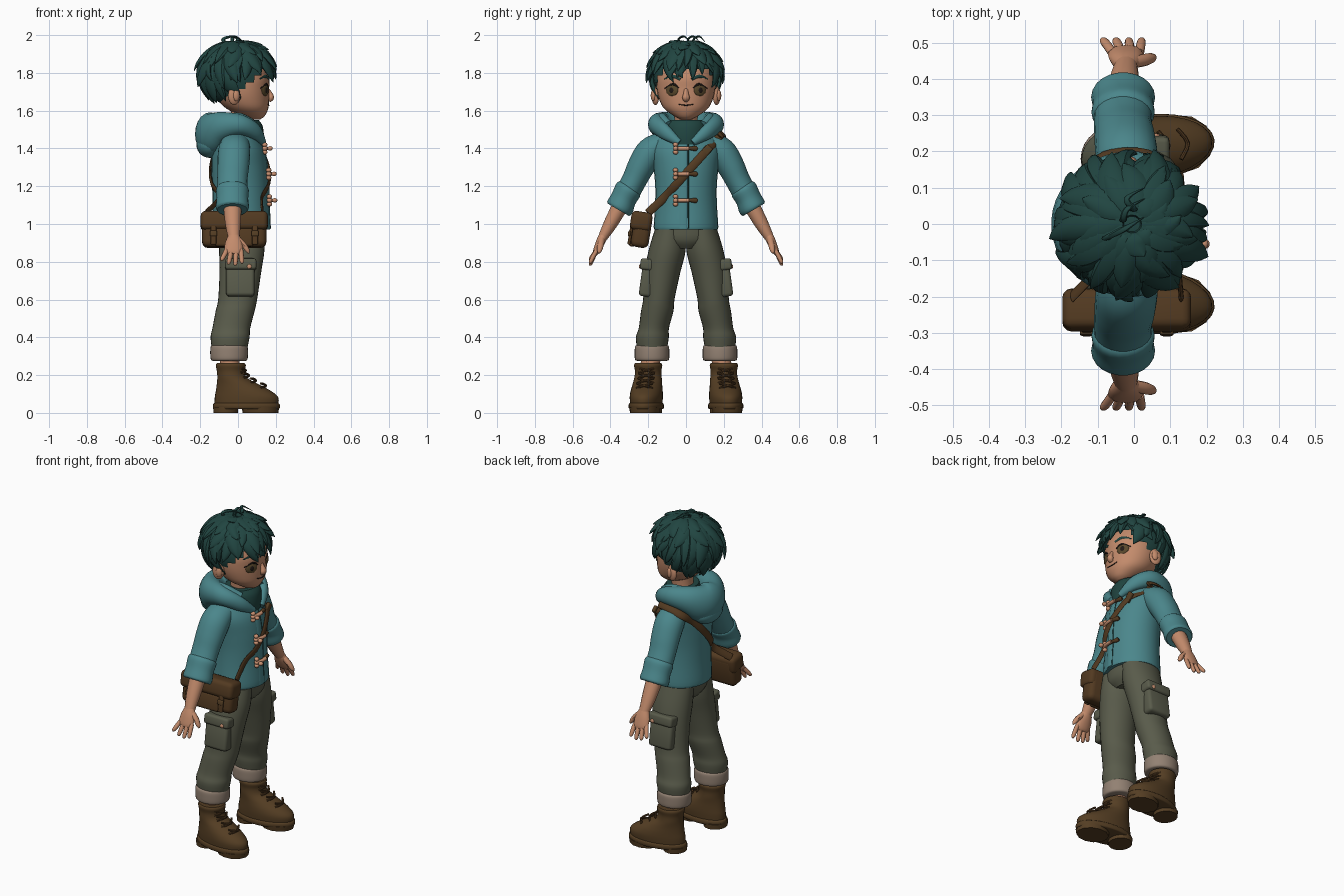
import bpy, bmesh, math, random
from math import sin, cos, pi, radians
from mathutils import Vector, Matrix
from mathutils.bvhtree import BVHTree

random.seed(7)
if "Cube" in bpy.data.objects:
    bpy.data.objects.remove(bpy.data.objects["Cube"])
parts = []


def paint(name, r, g, b):
    m = bpy.data.materials.new(name)
    m.use_nodes = True
    m.diffuse_color = (r, g, b, 1)
    bsdf = m.node_tree.nodes["Principled BSDF"]
    bsdf.inputs["Base Color"].default_value = (r, g, b, 1)
    bsdf.inputs["Roughness"].default_value = 0.8
    return m


skin = paint("warm skin", .55, .26, .15)
hair = paint("dark green", .015, .06, .053)
teal = paint("teal cloth", .07, .24, .26)
olive = paint("olive cloth", .1, .105, .07)
lining = paint("pale lining", .29, .22, .17)
boot_brown = paint("boot brown", .09, .048, .017)
leather = paint("bag leather", .085, .042, .015)
copper = paint("copper", .6, .29, .17)
iris = paint("hazel", .1, .065, .025)
dark = paint("dark line", .015, .01, .008)


def finish(name, bm, mat, move=None):
    if move:
        bm.transform(move)
    bmesh.ops.recalc_face_normals(bm, faces=bm.faces)
    me = bpy.data.meshes.new(name)
    bm.to_mesh(me)
    bm.free()
    me.materials.append(mat)
    ob = bpy.data.objects.new(name, me)
    bpy.context.collection.objects.link(ob)
    parts.append(ob)
    return ob


def spline(rows, n):
    """Smooth curve through rows of numbers."""
    rows = [Vector(r) for r in rows]
    out = []
    for i in range(len(rows) - 1):
        p, q = rows[i], rows[i + 1]
        a = rows[i - 1] if i else p
        b = rows[min(i + 2, len(rows) - 1)]
        for k in range(n):
            t = k / n
            out.append((p * 2 + (q - a) * t + (a * 2 - p * 5 + q * 4 - b) * t ** 2
                        + (p * 3 - a - q * 3 + b) * t ** 3) / 2)
    return out + [rows[-1]]


def bridge(name, rings, mat, move=None):
    bm = bmesh.new()
    loops = [[bm.verts.new(p) for p in ring] for ring in rings]
    n = len(loops[0])
    for lo, hi in zip(loops, loops[1:]):
        for i in range(n):
            bm.faces.new((lo[i], lo[(i + 1) % n], hi[(i + 1) % n], hi[i]))
    bm.faces.new(loops[0])
    bm.faces.new(loops[-1])
    return finish(name, bm, mat, move)


def loft(name, rows, mat, n=4, sides=28, move=None):
    """Stack of level ovals: height, centre x, centre y, radius x, radius y."""
    rings = []
    for z, x, y, a, b in spline(rows, n):
        turn = [2 * pi * i / sides for i in range(sides)]
        rings.append([Vector((x + a * cos(t), y + b * sin(t), z)) for t in turn])
    return bridge(name, rings, mat, move)


def sweep(name, rows, mat, side=(1, 0, 0), n=4, sides=14, move=None):
    """Tube along x, y, z with a radius along side and a radius across it."""
    rows = spline(rows, n)
    pts = [Vector(r[:3]) for r in rows]
    rings = []
    for i, r in enumerate(rows):
        t = (pts[min(i + 1, len(pts) - 1)] - pts[max(i - 1, 0)]).normalized()
        u = Vector(side)
        u = (u - t * u.dot(t)).normalized()
        v = t.cross(u)
        a, b = max(r[3], .001), max(r[4], .001)
        rings.append([pts[i] + u * a * cos(2 * pi * k / sides) + v * b * sin(2 * pi * k / sides)
                      for k in range(sides)])
    return bridge(name, rings, mat, move)


def ball(name, at, size, mat, turn=0, axis='Z', cut=None):
    bm = bmesh.new()
    bmesh.ops.create_uvsphere(bm, u_segments=24, v_segments=14, radius=1)
    bm.transform(Matrix.Translation(at) @ Matrix.Rotation(turn, 4, axis) @ Matrix.Diagonal((*size, 1)))
    if cut:
        bmesh.ops.delete(bm, geom=[v for v in bm.verts if cut(v.co)], context='VERTS')
    return finish(name, bm, mat)


def box(name, at, size, mat, round=.01, turn=0, axis='X'):
    bm = bmesh.new()
    bmesh.ops.create_cube(bm, size=1)
    bm.transform(Matrix.Translation(at) @ Matrix.Rotation(turn, 4, axis) @ Matrix.Diagonal((*size, 1)))
    bmesh.ops.bevel(bm, geom=bm.edges[:], offset=round, segments=3, profile=.5, affect='EDGES')
    return finish(name, bm, mat)


def surface(ob):
    tree = BVHTree.FromPolygons([v.co for v in ob.data.vertices], [p.vertices for p in ob.data.polygons])

    def hit(y, z, way=1, gap=0):
        p = tree.ray_cast(Vector((way, y, z)), Vector((-way, 0, 0)))[0]
        return (p or Vector((0, y, z))) + Vector((way * gap, 0, 0))
    return hit


# Head and face
head = loft("head", [(1.553, .09, 0, .025, .025), (1.57, .08, 0, .06, .06), (1.61, .05, 0, .11, .115),
                     (1.66, .028, 0, .137, .142), (1.72, .018, 0, .147, .155), (1.78, .01, 0, .155, .155),
                     (1.86, -.01, 0, .14, .14), (1.92, -.01, 0, .08, .08)], skin)
face = surface(head)
loft("neck", [(1.4, .0, 0, .07, .07), (1.52, .02, 0, .06, .06), (1.64, .03, 0, .07, .07)], skin)
sweep("nose", [(.155, 0, 1.72, .01, .006), (.168, 0, 1.69, .014, .014), (.174, 0, 1.668, .02, .017),
               (.165, 0, 1.65, .012, .008)], skin, side=(0, 1, 0))


def stroke(name, points, w, mat):
    sweep(name, [(*face(y, z), h, .004) for (y, z), h in zip(points, w)], mat, side=(0, 0, 1), sides=8)


stroke("mouth", [(-.04, 1.634), (0, 1.628), (.04, 1.634)], (.002, .003, .002), dark)
for s, tag in ((1, "left_"), (-1, "right_")):
    ball(tag + "ear", (-.02, s * .162, 1.68), (.034, .018, .05), skin, -s * .35)
    ball(tag + "ear_hollow", (-.008, s * .174, 1.68), (.018, .012, .03), skin, -s * .35)
    spot = face(s * .075, 1.708)
    out = Vector((cos(.5), s * sin(.5), 0))
    ball(tag + "eye", spot - out * .003, (.01, .036, .031), iris, s * .5)
    ball(tag + "pupil", spot + out * .004, (.005, .014, .016), dark, s * .5)
    stroke(tag + "lash", [(s * .036, 1.72), (s * .07, 1.741), (s * .112, 1.718)], (.003, .006, .003), dark)
    stroke(tag + "brow", [(s * .03, 1.765), (s * .07, 1.782), (s * .115, 1.768)], (.007, .009, .003), hair)

# Hair: cap and layered curling locks
crown = Vector((-.005, 0, 1.785))
ball("hair_cap", crown, (.185, .175, .165), hair, cut=lambda p: p.z < 1.665 + .8 * p.x)


def lock(name, az, start, end, swirl, w, size, lift):
    rows = []
    for f, k in ((0, .5), (.3, 1), (.6, 1), (.85, .6), (1, .04)):
        t, a = start + (end - start) * f, az + swirl * f * f
        g = size + lift * f ** 3
        p = crown + Vector((.193 * g * sin(t) * cos(a), .183 * g * sin(t) * sin(a), .168 * g * cos(t)))
        rows.append((*p, w * k, .016 * k + .001))
    sweep(name, rows, hair, side=(-sin(az), cos(az), 0), n=3, sides=8)


for layer, (count, reach, size) in enumerate(((26, 1, .98), (22, .78, 1.03), (18, .55, 1.05), (11, .32, 1.04))):
    for i in range(count):
        az = 2 * pi * (i + .5 * (layer % 2)) / count
        c = cos(az)
        end = 97 if c > .45 else 104 if c > -.25 else 138
        end = radians(end * reach + random.uniform(-9, 7))
        start = max(.12, end - radians(75))
        lock(f"hair_lock_{layer}_{i}", az, start, end, random.uniform(-.4, .5),
             random.uniform(.027, .042), size, random.uniform(.04, .17))
for i, y in enumerate((-.02, .03, .06)):
    sweep(f"loose_curl_{i}", [(-.03, y, 1.93, .012, .006), (-.06 + y, y - .02, 1.975, .01, .006),
                              (-.02, y + .01, 1.993, .008, .005), (.03, y + .04, 1.965, .001, .001)], hair, n=5, sides=8)

# Jacket
coat = loft("jacket_body", [(.97, .017, 0, .148, .165), (.985, .017, 0, .155, .171), (1.1, .015, 0, .15, .164),
                            (1.2, .013, 0, .15, .163), (1.3, .008, 0, .149, .172), (1.39, 0, 0, .141, .183),
                            (1.46, -.015, 0, .122, .165), (1.52, -.015, 0, .095, .11)], teal)
chest = surface(coat)
heights = [.975 + .07 * i for i in range(8)]
sweep("front_placket", [(*chest(-.012, z), .022, .004) for z in heights], teal, side=(0, 1, 0), sides=8)
sweep("front_seam", [(*chest(.012, z), .003, .003) for z in heights], hair, side=(0, 1, 0), sides=8)
loft("inner_collar", [(1.42, .02, 0, .115, .115), (1.47, .03, 0, .107, .115), (1.52, .03, 0, .1, .11),
                      (1.55, .022, 0, .088, .1)], hair)
half = [(.13, .035, 1.43, .018, .02), (.095, .11, 1.485, .04, .03), (.01, .15, 1.525, .055, .05),
        (-.09, .115, 1.515, .08, .065), (-.14, .04, 1.48, .112, .08)]
mirror = [(x, -y, z, a, b) for x, y, z, a, b in reversed(half)]
sweep("hood", half + mirror, teal, side=(0, 0, 1), n=5, sides=20)
sweep("hood_rim", [(x * .85, y * .85, z + .035, .028, .025) for x, y, z, a, b in half[1:] + mirror[:-1]],
      teal, side=(0, 0, 1), n=5)
ball("hood_tip", (-.15, 0, 1.42), (.07, .11, .07), teal)

# Toggle fasteners
for i, z in enumerate((1.4, 1.265, 1.125)):
    p = chest(-.055, z, 1, .012)
    for k, (dx, dz) in enumerate(((0, .02), (0, -.02), (.028, 0), (0, 0))):
        ball(f"toggle_{i}_lobe_{k}", p + Vector((dx, 0, dz)), (.014, .014, .012), copper)
    sweep(f"toggle_{i}_bar", [(*chest(y, z, 1, .016), .01, .01) for y in (-.06, -.02, .015)], copper, side=(0, 0, 1))
    sweep(f"toggle_{i}_loop", [(*chest(y, z, 1, .008), r, .01) for y, r in ((-.03, .006), (.02, .009), (.05, .014), (.06, .006))],
          leather, side=(0, 0, 1))

# Arms and hands
for s, tag in ((1, "left_"), (-1, "right_")):
    flip = Matrix.Diagonal((1, s, 1, 1))

    def limb(name, rows, mat, **kw):
        sweep(tag + name, rows, mat, move=flip, **kw)
    limb("sleeve", [(-.015, .12, 1.43, .075, .06), (-.02, .185, 1.385, .085, .077), (-.025, .235, 1.31, .084, .073),
                    (-.03, .275, 1.23, .08, .066), (-.03, .33, 1.13, .08, .066)], teal, sides=22)
    limb("sleeve_cuff", [(-.03, .297, 1.195, .076, .06), (-.03, .306, 1.18, .087, .072), (-.03, .33, 1.135, .084, .069),
                         (-.03, .35, 1.09, .088, .074), (-.03, .358, 1.075, .08, .066)], teal, sides=22)
    limb("forearm", [(-.03, .335, 1.12, .05, .045), (-.027, .395, 1.01, .042, .038), (-.022, .44, .93, .031, .026)], skin)
    limb("palm", [(-.022, .436, .94, .03, .025), (-.022, .455, .9, .046, .024), (-.024, .475, .855, .047, .018),
                  (-.025, .482, .84, .035, .012)], skin)
    for k, name in enumerate(("little", "ring", "middle", "index")):
        x, drop = -.06 + .025 * k, (.025, .006, 0, .01)[k]
        limb(name + "_finger", [(x, .472, .862, .013, .012), (x * 1.2, .49, .825 + drop / 2, .013, .012),
                                (x * 1.4, .505, .79 + drop, .011, .01), (x * 1.45, .508, .78 + drop, .004, .004)], skin, sides=10)
    limb("thumb", [(-.005, .445, .925, .016, .016), (.03, .452, .89, .017, .015), (.05, .458, .86, .013, .012),
                   (.058, .462, .845, .004, .004)], skin, side=(0, 1, 0), sides=10)

# Trousers, boots
loft("trouser_seat", [(.87, .02, 0, .09, .09), (.92, .02, 0, .125, .16), (1.02, .015, 0, .135, .155)], olive)
for s, tag in ((1, "left_"), (-1, "right_")):
    loft(tag + "trouser_leg", [(.97, .02, s * .085, .122, .08), (.86, .02, s * .1, .12, .098), (.74, .012, s * .125, .11, .094),
                               (.6, -.002, s * .144, .103, .083), (.54, -.015, s * .152, .103, .086),
                               (.45, -.035, s * .17, .1, .08), (.4, -.042, s * .178, .103, .087),
                               (.33, -.045, s * .18, .092, .078)], olive)
    loft(tag + "turned_cuff", [(.275, -.047, s * .18, .085, .075), (.283, -.047, s * .18, .097, .09),
                               (.32, -.047, s * .18, .1, .092), (.352, -.047, s * .18, .097, .089),
                               (.36, -.047, s * .18, .085, .075)], lining)
    loft(tag + "ankle", [(.2, -.04, s * .195, .05, .05), (.3, -.045, s * .185, .052, .052)], skin)
    box(tag + "thigh_pocket", (.012, s * .205, .7), (.15, .07, .17), olive, .018, s * .14)
    box(tag + "pocket_flap", (.015, s * .2, .785), (.165, .085, .06), olive, .014, s * .14)
    ball(tag + "pocket_button", (.06, s * .243, .775), (.012, .006, .012), copper)

    # Boot parts turn slightly outwards about the ankle
    pivot = Vector((-.04, s * .2, 0))
    splay = Matrix.Translation(pivot) @ Matrix.Rotation(s * .12, 4, 'Z') @ Matrix.Translation(-pivot)
    y = s * .2
    loft(tag + "boot", [(.03, .043, y, .168, .082), (.08, .046, y, .17, .086), (.115, .03, y, .148, .084),
                        (.15, .0, y, .113, .078), (.185, -.03, y, .08, .073), (.22, -.038, y, .074, .07),
                        (.25, -.038, y, .08, .075), (.263, -.038, y, .074, .07)], boot_brown, move=splay)
    loft(tag + "boot_sole", [(.02, .045, y, .172, .085), (.026, .045, y, .178, .091), (.045, .045, y, .178, .091),
                             (.052, .045, y, .17, .085)], boot_brown, n=2, move=splay)
    loft(tag + "boot_heel", [(0, -.065, y, .065, .07), (.03, -.065, y, .067, .072)], boot_brown, n=1, move=splay)
    loft(tag + "boot_tread", [(0, .12, y, .095, .078), (.03, .12, y, .1, .082)], boot_brown, n=1, sides=12, move=splay)
    for k in range(4):
        z, x = .225 - .027 * k, .04 + .009 * k * (k + 1)
        for d in (1, -1):
            sweep(f"{tag}lace_{k}_{'a' if d > 0 else 'b'}",
                  [(x - .022, y - .042, z + d * .012, .006, .006), (x + .002, y, z, .006, .006),
                   (x - .022, y + .042, z - d * .012, .006, .006)], leather, sides=8, n=3, move=splay)

# Satchel and shoulder strap
tilt = -.16
box("satchel_body", (-.02, -.235, .965), (.34, .095, .18), leather, .03, tilt)
box("satchel_flap", (-.02, -.237, 1.015), (.355, .112, .1), leather, .025, tilt)
box("satchel_front_pouch", (-.02, -.28, .93), (.2, .035, .1), leather, .014, tilt)
for i, x in enumerate((-.13, .09)):
    box(f"satchel_belt_{i}", (x, -.29, .97), (.03, .016, .16), leather, .006, tilt)
    box(f"satchel_buckle_{i}", (x, -.3, .95), (.038, .014, .03), boot_brown, .006, tilt)
line = [(.165 - .056 * i, 1.45 - .062 * i) for i in range(7)]
front = [chest(y, z, 1, .008) for y, z in line[:-1]] + [Vector((.13, -.2, 1.06))]
back = [Vector((-.17, -.2, 1.06))] + [chest(y, z, -1, .008) for y, z in reversed(line[1:-1])]
over = [Vector((-.1, .175, 1.44)), Vector((-.02, .195, 1.475)), Vector((.05, .185, 1.475))]
sweep("shoulder_strap", [(*p, .022, .007) for p in back + over + front], leather, side=(0, .74, -.67), sides=10)
for i, k in enumerate((0, 1)):
    box(f"strap_buckle_{i}", front[k] + Vector((.006, 0, 0)), (.02, .06, .04), boot_brown, .007, .83)

# Smooth shading with crisp edges
for ob in parts:
    ob.select_set(True)
bpy.context.view_layer.objects.active = head
bpy.ops.object.shade_smooth_by_angle(angle=radians(40))
